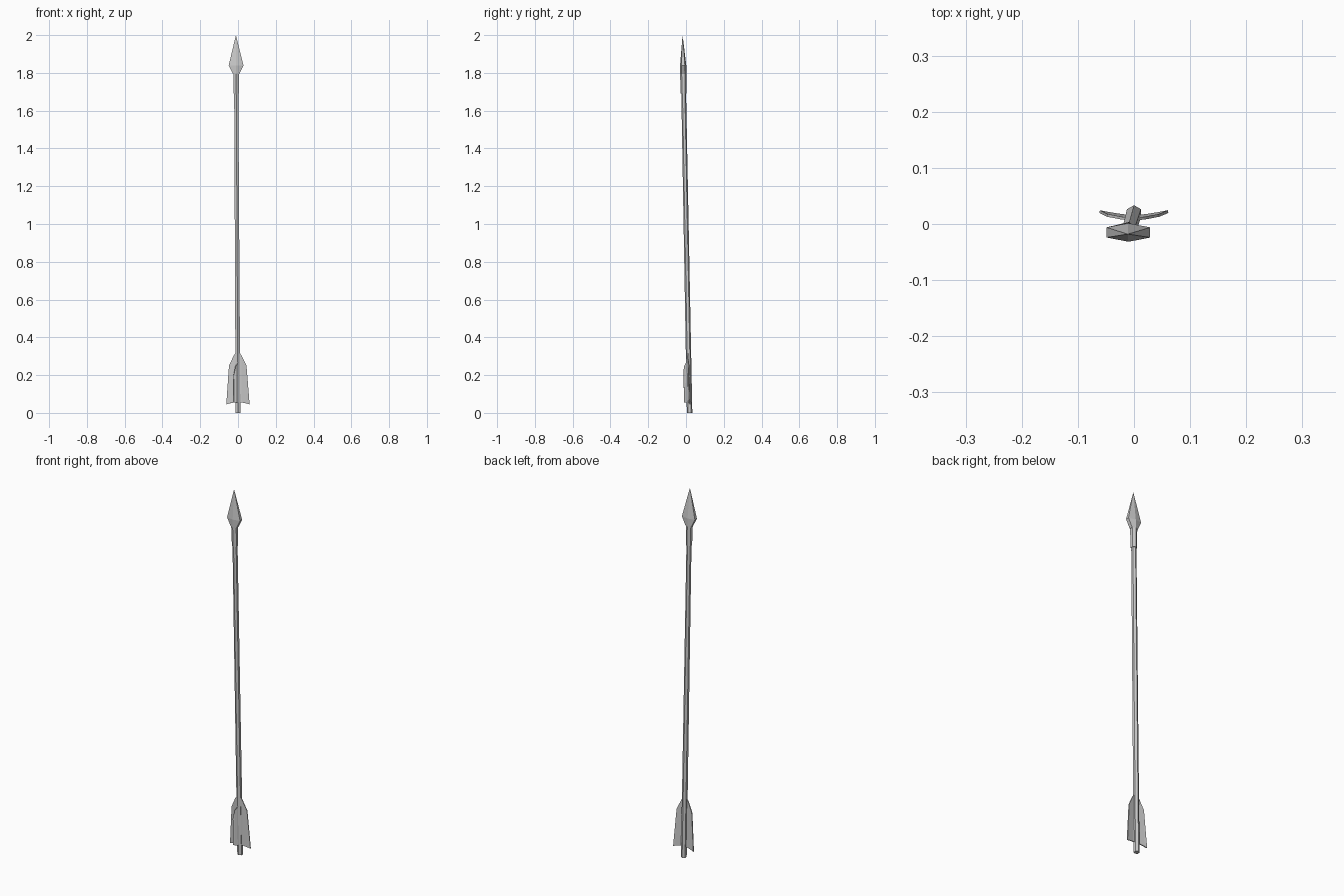
import bpy, bmesh
from math import sin, cos, pi
from mathutils import Vector

if "Cube" in bpy.data.objects:
    bpy.data.objects.remove(bpy.data.objects["Cube"])


def axis(z):
    """Point on the slightly tilted centre line of the arrow."""
    return Vector((-0.0055 * z, 0.019 - 0.0185 * z, z))


def hexagon(r):
    # corners point to +y and -y
    return [(r * cos(pi / 6 + i * pi / 3), r * sin(pi / 6 + i * pi / 3)) for i in range(6)]


def finish(name, bm):
    bmesh.ops.recalc_face_normals(bm, faces=bm.faces)
    me = bpy.data.meshes.new(name)
    bm.to_mesh(me)
    bm.free()
    ob = bpy.data.objects.new(name, me)
    bpy.context.collection.objects.link(ob)
    return ob


def loft(name, sections, tip=None):
    """Join (z, outline) sections along the axis, capped or brought to a tip."""
    bm = bmesh.new()
    rings = [[bm.verts.new(axis(z) + Vector((x, y, 0))) for x, y in pts] for z, pts in sections]
    n = len(rings[0])
    for a, b in zip(rings, rings[1:]):
        for i in range(n):
            bm.faces.new((a[i], a[(i + 1) % n], b[(i + 1) % n], b[i]))
    bm.faces.new(rings[0])
    if tip is None:
        bm.faces.new(rings[-1])
    else:
        top = bm.verts.new(axis(tip))
        for i in range(n):
            bm.faces.new((rings[-1][i], rings[-1][(i + 1) % n], top))
    return finish(name, bm)


def vane(name, path, spans, thickness):
    """Thin feather: each path point (x, y) off the axis has a (low, high) z span."""
    bm = bmesh.new()
    cols = []
    for (x, y), (lo, hi) in zip(path, spans):
        cols.append([bm.verts.new(axis(z) + Vector((x, y, 0))) for z in (lo, hi)])
    for a, b in zip(cols, cols[1:]):
        bm.faces.new((a[0], b[0], b[1], a[1]))
    ob = finish(name, bm)
    mod = ob.modifiers.new("thickness", 'SOLIDIFY')
    mod.thickness = thickness
    mod.offset = 0
    return ob


# Shaft and the flared socket under the point
loft("shaft", [(0.0, hexagon(0.0145)), (1.8, hexagon(0.0125))])
loft("socket", [(1.69, hexagon(0.0155)), (1.8, hexagon(0.0175))])


# Flattened arrowhead with blunt side edges
def blade(w, e, c):
    return [(w, e), (0, c), (-w, e), (-w, -e), (0, -c), (w, -e)]


loft("arrowhead", [(1.795, blade(0.017, 0.009, 0.0175)),
                   (1.84, blade(0.039, 0.009, 0.0165))], tip=2.0)

# Two wide side feathers, gently swept back
for side, name in ((-1, "left_feather"), (1, "right_feather")):
    vane(name,
         [(0.0, -0.004), (side * 0.02, -0.003), (side * 0.046, 0.001), (side * 0.061, 0.004)],
         [(0.055, 0.33), (0.055, 0.305), (0.05, 0.25), (0.045, 0.048)], 0.005)

# Small front feather, bent to one side
vane("front_feather",
     [(0.002, -0.006), (-0.003, -0.016), (-0.012, -0.024), (-0.022, -0.026)],
     [(0.055, 0.28), (0.055, 0.26), (0.055, 0.245), (0.055, 0.2)], 0.005)
